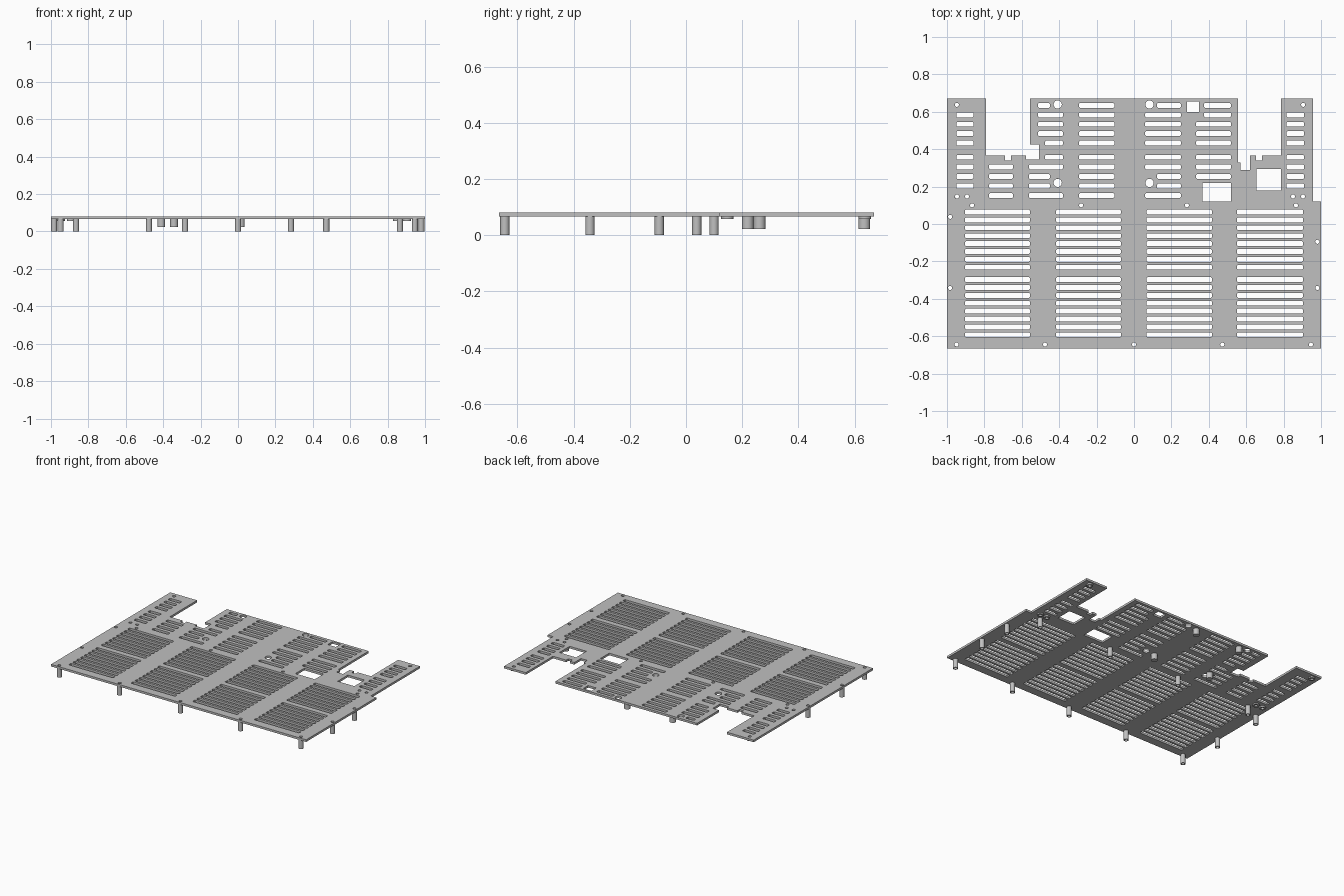
import bpy, bmesh, math

cube = bpy.data.objects.get("Cube")
if cube:
    bpy.data.objects.remove(cube, do_unlink=True)

BOTTOM, TOP = 0.066, 0.081
HOLE_RADIUS = 0.011

grey = bpy.data.materials.new("satin grey")
grey.use_nodes = True
colour = (0.53, 0.53, 0.53, 1)
grey.diffuse_color = colour
grey.node_tree.nodes["Principled BSDF"].inputs["Base Color"].default_value = colour


def add_mesh(name, mesh):
    mesh.materials.clear()
    mesh.materials.append(grey)
    obj = bpy.data.objects.new(name, mesh)
    bpy.context.collection.objects.link(obj)
    return obj


def circle(x, y, radius, sides=20):
    steps = [2 * math.pi * i / sides for i in range(sides)]
    return [(x + radius * math.cos(a), y + radius * math.sin(a)) for a in steps]


def rectangle(left, right, low, high):
    return [(left, low), (right, low), (right, high), (left, high)]


def slot(left, right, y, half=0.013, cut=0.005):
    # Vent opening with softened corners
    low, high = y - half, y + half
    return [(left + cut, low), (right - cut, low), (right, low + cut), (right, high - cut),
            (right - cut, high), (left + cut, high), (left, high - cut), (left, low + cut)]


def extruded_sheet(name, loops, bottom, top):
    # Filled outline with holes, given thickness
    curve = bpy.data.curves.new(name + "_outline", "CURVE")
    curve.dimensions = "2D"
    curve.fill_mode = "BOTH"
    curve.extrude = (top - bottom) / 2
    for loop in loops:
        spline = curve.splines.new("POLY")
        spline.points.add(len(loop) - 1)
        for point, (x, y) in zip(spline.points, loop):
            point.co = (x, y, 0, 1)
        spline.use_cyclic_u = True
    helper = bpy.data.objects.new(name + "_helper", curve)
    bpy.context.collection.objects.link(helper)
    bpy.context.view_layer.update()
    graph = bpy.context.evaluated_depsgraph_get()
    mesh = bpy.data.meshes.new_from_object(helper.evaluated_get(graph))
    bpy.data.objects.remove(helper, do_unlink=True)
    bpy.data.curves.remove(curve)
    # Weld the walls to the caps
    bm = bmesh.new()
    bm.from_mesh(mesh)
    bmesh.ops.remove_doubles(bm, verts=bm.verts, dist=0.0001)
    bmesh.ops.recalc_face_normals(bm, faces=bm.faces)
    for face in bm.faces:
        face.smooth = False
    bm.to_mesh(mesh)
    bm.free()
    obj = add_mesh(name, mesh)
    obj.location.z = (top + bottom) / 2
    return obj


def round_part(name, x, y, radius, bottom, hole=0, sides=24):
    # Post or collar below the plate, hollow when a hole radius is given
    bm = bmesh.new()
    top = BOTTOM + 0.001
    radii = [radius, hole] if hole else [radius]
    rings = [[bm.verts.new((px, py, z)) for px, py in circle(0, 0, r, sides)]
             for r in radii for z in (bottom, top)]
    pairs = [(0, 1), (1, 3), (3, 2), (2, 0)] if hole else [(0, 1)]
    for a, b in pairs:
        for i in range(sides):
            j = (i + 1) % sides
            bm.faces.new((rings[a][i], rings[a][j], rings[b][j], rings[b][i]))
    if not hole:
        bm.faces.new(rings[0])
        bm.faces.new(rings[1])
    bmesh.ops.recalc_face_normals(bm, faces=bm.faces)
    for face in bm.faces:
        face.smooth = len(face.verts) == 4 and abs(face.normal.z) < 0.5
    for edge in bm.edges:
        if len(edge.link_faces) == 2 and edge.calc_face_angle() > 0.7:
            edge.smooth = False
    mesh = bpy.data.meshes.new(name)
    bm.to_mesh(mesh)
    bm.free()
    add_mesh(name, mesh).location = (x, y, 0)


# Plate outline with tabs and connector notches
outline = [
    (-1, -.665), (1, -.665), (1, .12), (.957, .12), (.957, .67), (.787, .67),
    (.787, .365), (.684, .365), (.684, .34), (.652, .34), (.652, .365), (.62, .365),
    (.62, .29), (.57, .29), (.57, .33), (.555, .33), (.555, .67), (-.556, .67),
    (-.556, .425), (-.508, .425), (-.508, .345), (-.578, .345), (-.578, .365),
    (-.658, .365), (-.658, .34), (-.69, .34), (-.69, .365), (-.79, .365),
    (-.79, .67), (-1, .67)]
loops = [outline]

# Four large grilles, each two blocks of eight slots
for left, right in [(-.904, -.556), (-.417, -.07), (.067, .417), (.55, .904)]:
    for start in (.064, -.297):
        for i in range(8):
            loops.append(slot(left, right, start - i * .0422))

# Small vents on the rear section: rows are counted from the back edge
rows = [.634 - .0503 * i for i in range(5)] + [.357 - .0513 * i for i in range(5)]
tab_rows = [i for i in range(1, 9)]
vents = [
    (-.95, -.858, tab_rows), (.815, .91, tab_rows),
    (-.775, -.647, range(6, 10)),
    (-.513, -.45, [0]), (-.513, -.38, [1, 2, 3]), (-.476, -.38, [4, 5]),
    (-.562, -.38, [6, 9]), (-.562, -.45, [7, 8]),
    (-.294, -.105, range(10)),
    (.06, .25, [1, 2, 3, 4, 5, 6, 9]), (.123, .25, [0, 7, 8]),
    (.374, .518, [0, 1]), (.332, .518, range(2, 8))]
for left, right, chosen in vents:
    loops += [slot(left, right, rows[i]) for i in chosen]

# Rectangular access windows
loops.append(rectangle(.283, .347, .6, .655))
loops.append(rectangle(.366, .518, .12, .22))
loops.append(rectangle(.655, .786, .18, .295))

# Large round holes
for x in (-.408, .083):
    for y in (.22, .639):
        loops.append(circle(x, y, .022))

# Screw holes with long posts or thin collars
posts = [(x, -.645) for x in (-.949, -.476, 0, .472, .946)]
posts += [(x, .1) for x in (-.866, -.283, .283, .866)]
posts += [(-.983, .038), (-.983, -.342), (.98, -.095), (.98, -.342)]
collars = [(x, .147) for x in (-.947, -.893, .85, .904)] + [(-.947, .637), (.904, .637)]
loops += [circle(x, y, HOLE_RADIUS) for x, y in posts + collars]

extruded_sheet("vented_plate", loops, BOTTOM, TOP)
for x, y in posts:
    round_part("hollow_post", x, y, .0165, 0, HOLE_RADIUS)
for x, y in collars:
    round_part("screw_collar", x, y, .022, .057, HOLE_RADIUS)

# Short solid support pegs
for x, y in [(.015, .635), (-.342, .635), (.015, .22), (-.41, .262)]:
    round_part("support_peg", x, y, .021, .023)
